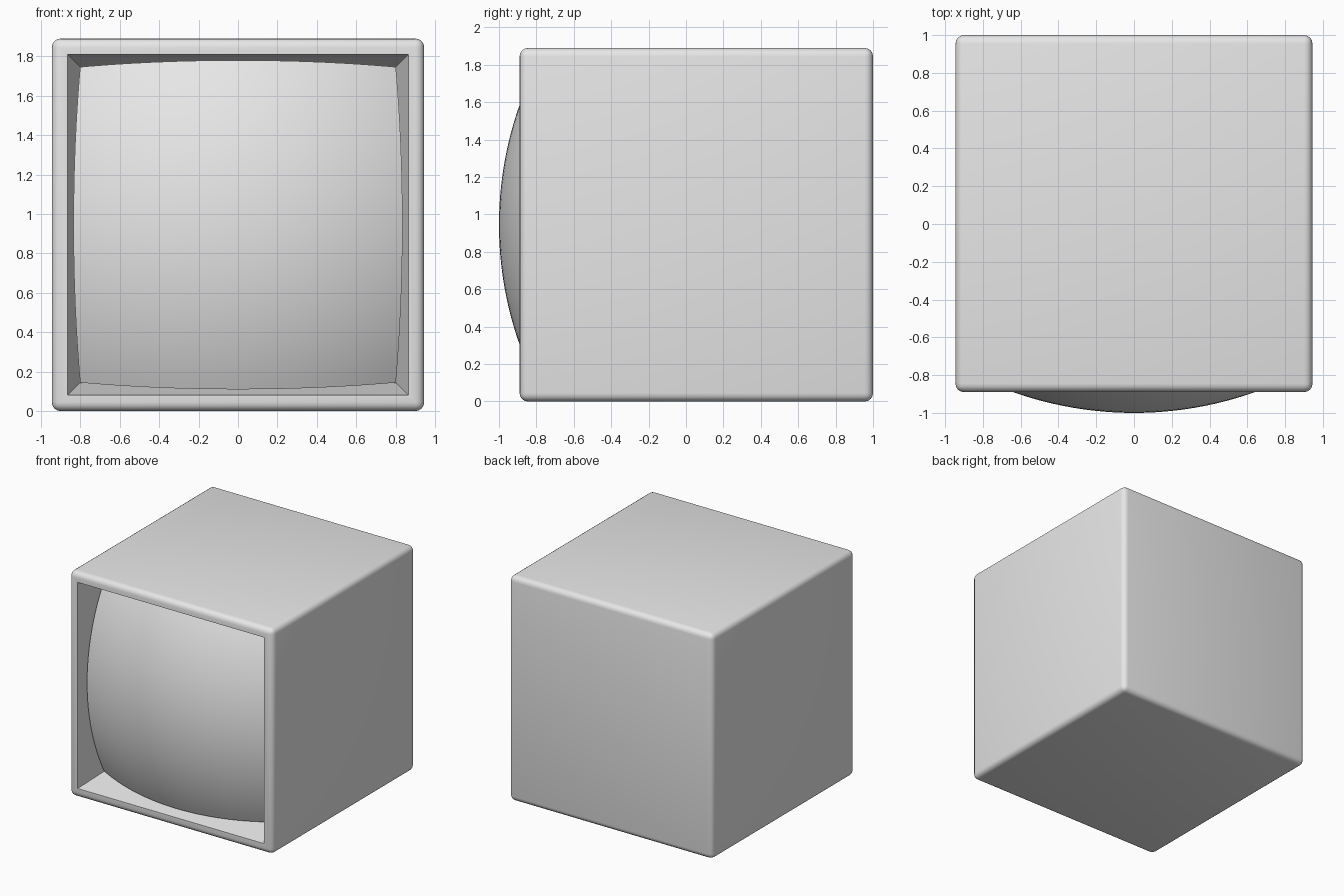
import bpy
import bmesh
from math import sqrt, radians
from mathutils import Vector

old = bpy.data.objects.get("Cube")
if old:
    bpy.data.objects.remove(old, do_unlink=True)

SIZE = 1.89          # edge length of the casing
FRONT = -0.89        # y of the casing's front face
MID = SIZE / 2       # height of the centre
BEVEL = 0.045
OPENING = 0.85       # half width of the front opening
TAPER = 0.19         # narrowing of the recess per unit of depth
DEPTH = 0.32
RADIUS = 1.92        # curvature of the bulging screen

grey = bpy.data.materials.new("light_grey")
grey.use_nodes = True
colour = (0.8, 0.8, 0.8, 1)
grey.diffuse_color = colour
grey.node_tree.nodes["Principled BSDF"].inputs["Base Color"].default_value = colour


def make_object(name, bm, angle):
    mesh = bpy.data.meshes.new(name)
    bm.to_mesh(mesh)
    bm.free()
    obj = bpy.data.objects.new(name, mesh)
    bpy.context.collection.objects.link(obj)
    mesh.materials.append(grey)
    bpy.ops.object.select_all(action='DESELECT')
    obj.select_set(True)
    bpy.context.view_layer.objects.active = obj
    bpy.ops.object.shade_smooth_by_angle(angle=radians(angle))
    return obj


# Casing: rounded cube with a tapered recess sunk into the front
bm = bmesh.new()
bmesh.ops.create_cube(bm, size=SIZE)
bmesh.ops.translate(bm, verts=bm.verts, vec=(0, FRONT + MID, MID))
bmesh.ops.bevel(bm, geom=bm.edges[:], offset=BEVEL, segments=4,
                profile=0.5, affect='EDGES')
bm.normal_update()
front = min(bm.faces, key=lambda f: f.calc_center_median().y)
bmesh.ops.inset_region(bm, faces=[front], thickness=MID - BEVEL - OPENING)
back = bmesh.ops.extrude_discrete_faces(bm, faces=[front])["faces"][0]
shrink = 1 - TAPER * DEPTH / OPENING
for v in back.verts:
    v.co = Vector((v.co.x * shrink, v.co.y + DEPTH, MID + (v.co.z - MID) * shrink))
make_object("casing", bm, 40)

# Screen: spherical patch whose border follows the recess walls
bm = bmesh.new()
bmesh.ops.create_grid(bm, x_segments=32, y_segments=32, size=1)
for v in bm.verts:
    u, w = v.co.x, v.co.y
    half = OPENING
    for _ in range(12):
        y = RADIUS - 1 - sqrt(RADIUS ** 2 - half ** 2 * (u * u + w * w))
        half = OPENING - TAPER * (y - FRONT)
    v.co = (half * u, y, MID + half * w)
bm.normal_update()
if bm.faces[:][0].normal.y > 0:
    bmesh.ops.reverse_faces(bm, faces=bm.faces[:])
make_object("screen", bm, 40)
